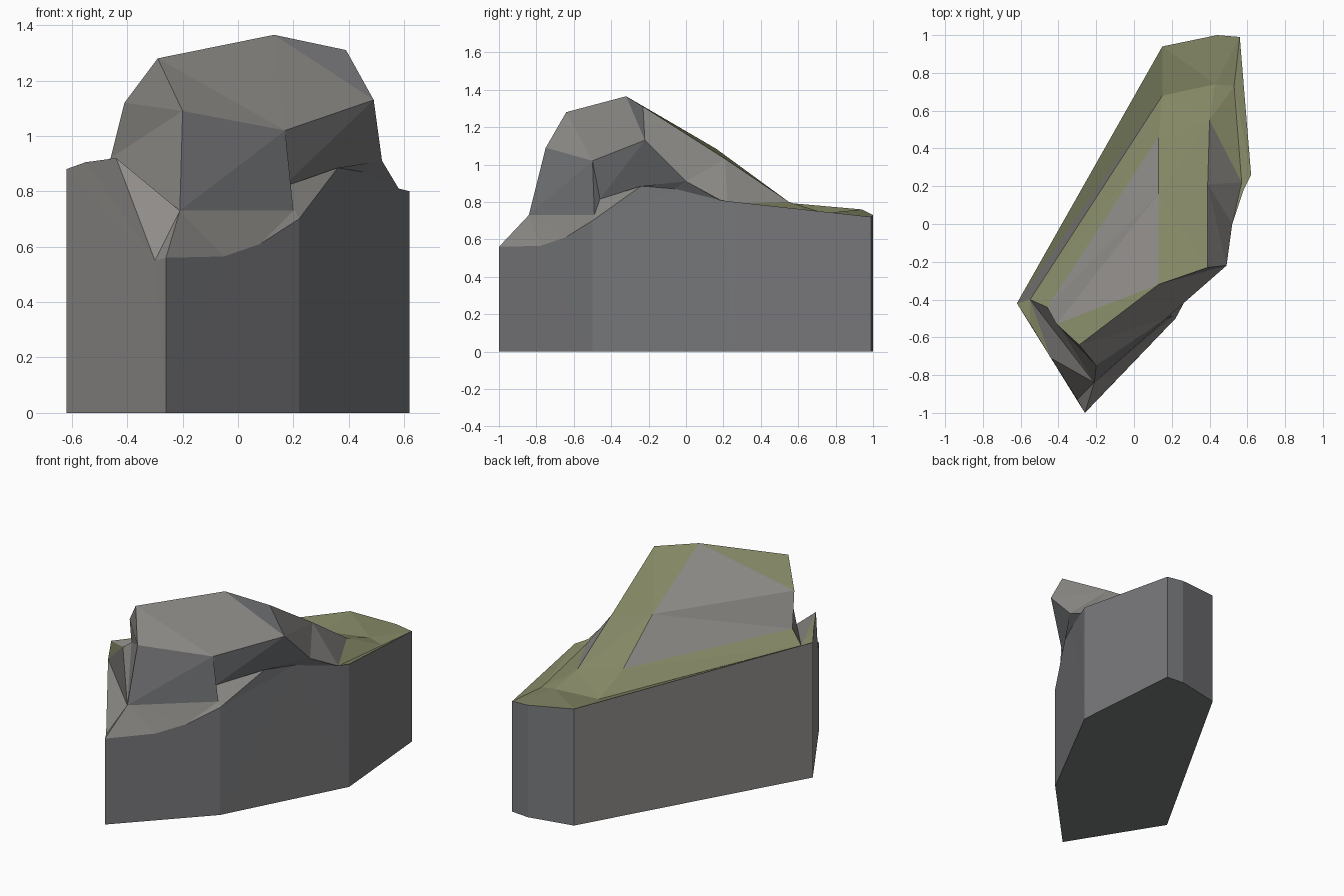
import bpy, bmesh

if "Cube" in bpy.data.objects:
    bpy.data.objects.remove(bpy.data.objects["Cube"])

# Contour rings, anticlockwise from the front corner, bottom to top
rim = [(-.26, -1, .56), (-.05, -.78, .565), (.08, -.645, .61), (.22, -.5, .70),
       (.36, -.24, .885), (.45, -.06, .87), (.58, .18, .81), (.62, .26, .80),
       (.56, .99, .72), (.44, 1, .73), (.15, .94, .76), (-.62, -.42, .88),
       (-.55, -.53, .905), (-.44, -.71, .92), (-.3, -.93, .55)]
foot = [(-.21, -.84, .73), (.2, -.49, .73), (.16, -.46, .815), (.52, 0, .91),
        (.57, .22, .79), (.53, .73, .72), (.43, .74, .74), (.15, .68, .725),
        (-.55, -.40, .85)]
shoulder = [(-.2, -.75, 1.09), (.17, -.50, 1.02), (.49, -.22, 1.13), (.39, .21, 1.03),
            (.40, .55, .80), (.13, .46, .845), (-.46, -.44, .92)]
crest = [(-.29, -.64, 1.28), (.13, -.32, 1.365), (.39, -.23, 1.31), (.13, .16, 1.085),
         (-.41, -.53, 1.12)]
corners = [0, 3, 7, 8, 9, 10, 11]

bm = bmesh.new()


def ring(points):
    return [bm.verts.new(p) for p in points]


def bridge(low, high):
    """Triangulate between two closed rings with the least total diagonal length."""
    n, m = len(low), len(high)
    best = {(0, 0): (0, None)}
    for i in range(n + 1):
        for j in range(m + 1):
            options = [(best[p][0], p) for p in ((i - 1, j), (i, j - 1)) if p in best]
            if options:
                cost, prev = min(options)
                best[i, j] = (cost + (low[i % n].co - high[j % m].co).length, prev)
    at = (n, m)
    while best[at][1]:
        i, j = prev = best[at][1]
        third = low[at[0] % n] if at[0] > i else high[at[1] % m]
        bm.faces.new((low[i % n], third, high[j % m]))
        at = prev


# Sloping rock surface
levels = [ring(r) for r in (rim, foot, shoulder, crest)]
for low, high in zip(levels, levels[1:]):
    bridge(low, high)
a, b, c, d, k = levels[3]
for tri in ((a, b, k), (b, d, k), (b, c, d)):
    bm.faces.new(tri)
bare = {b, d, k, levels[2][5], levels[2][6]}  # exposed slab on the back slope

# Upright walls and flat underside
base = ring([(*rim[i][:2], 0) for i in corners])
for n, start in enumerate(corners):
    end = corners[(n + 1) % len(corners)] or len(rim)
    top = [levels[0][i % len(rim)] for i in range(start, end + 1)]
    bm.faces.new([base[n], base[(n + 1) % len(base)]] + top[::-1])
bm.faces.new(base[::-1])

bmesh.ops.recalc_face_normals(bm, faces=bm.faces)
bmesh.ops.triangulate(bm, faces=[f for f in bm.faces if len(f.verts) > 4])

# Pale stone, dark stone on steep sides, moss on the gentle rear slopes
for f in bm.faces:
    f.normal_update()
    n = f.normal
    y = f.calc_center_median().y
    if n.z > .3 and n.x < .5 and (n.y > -.1 or y > .12) and not set(f.verts) <= bare:
        f.material_index = 2
    elif n.z < .25 and n.x > -.4:
        f.material_index = 1

mesh = bpy.data.meshes.new("rock")
bm.to_mesh(mesh)
rock = bpy.data.objects.new("rock", mesh)
bpy.context.collection.objects.link(rock)
for name, colour in (("pale_stone", (.27, .26, .245)), ("dark_stone", (.19, .193, .202)),
                     ("moss", (.23, .245, .13))):
    mat = bpy.data.materials.new(name)
    mat.diffuse_color = (*colour, 1)
    mat.use_nodes = True
    mat.node_tree.nodes["Principled BSDF"].inputs["Base Color"].default_value = mat.diffuse_color
    mesh.materials.append(mat)
